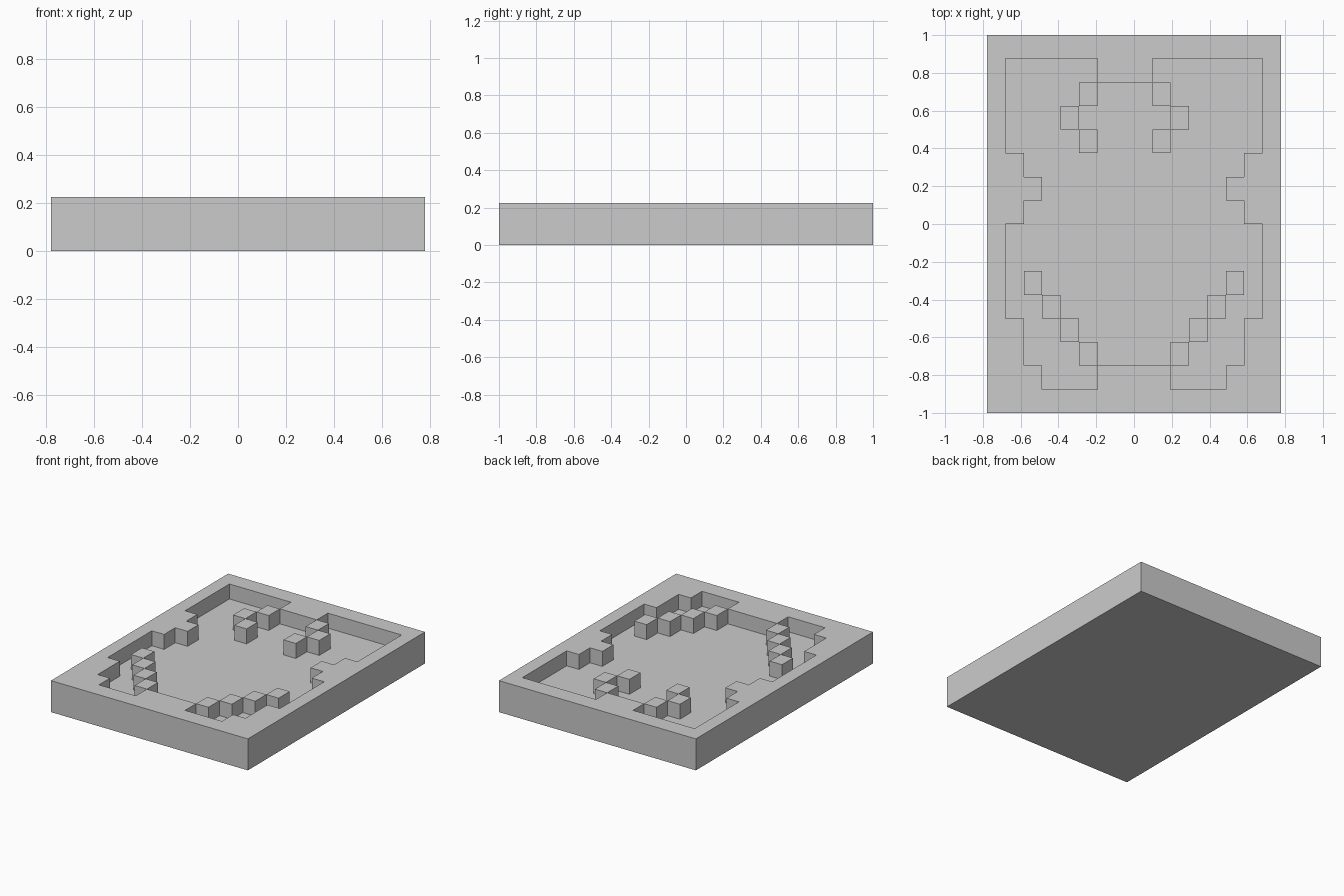
import bpy
import bmesh

if "Cube" in bpy.data.objects:
    bpy.data.objects.remove(bpy.data.objects["Cube"])

# Pixel map of the tray seen from above: '#' raised, '.' sunken floor
PIXELS = [
    "################",
    "#.....###......#",
    "#....#...#.....#",
    "#...#.....#....#",
    "#....#...#.....#",
    "##............##",
    "###..........###",
    "##............##",
    "#..............#",
    "#..............#",
    "#.#..........#.#",
    "#..#........#..#",
    "##..#......#..##",
    "##...#....#...##",
    "###...####...###",
    "################",
]
N = 16
WIDTH, DEPTH = 1.556, 2.0
TOP, FLOOR = 0.225, 0.118


def height(col, row):
    if not (0 <= col < N and 0 <= row < N):
        return 0.0
    return TOP if PIXELS[row][col] == "#" else FLOOR


def corner(col, row, z):
    return (WIDTH * (col / N - 0.5), DEPTH * (0.5 - row / N), z)


bm = bmesh.new()


def quad(points):
    bm.faces.new([bm.verts.new(p) for p in points])


for r in range(N):
    for c in range(N):
        h = height(c, r)
        # Cell corners, counter-clockwise from the front left
        ring = [(c, r + 1), (c + 1, r + 1), (c + 1, r), (c, r)]
        neighbours = [(c, r + 1), (c + 1, r), (c, r - 1), (c - 1, r)]
        # Top and underside of the cell
        quad([corner(*p, h) for p in ring])
        quad([corner(*p, 0) for p in reversed(ring)])
        # Walls wherever the neighbouring cell is lower
        for i, cell in enumerate(neighbours):
            low = height(*cell)
            if low < h:
                a, b = ring[i], ring[(i + 1) % 4]
                quad([corner(*a, low), corner(*b, low), corner(*b, h), corner(*a, h)])

bmesh.ops.remove_doubles(bm, verts=bm.verts[:], dist=1e-4)
mesh = bpy.data.meshes.new("pixel_tray")
bm.to_mesh(mesh)
bm.free()
bpy.context.collection.objects.link(bpy.data.objects.new("pixel_tray", mesh))
